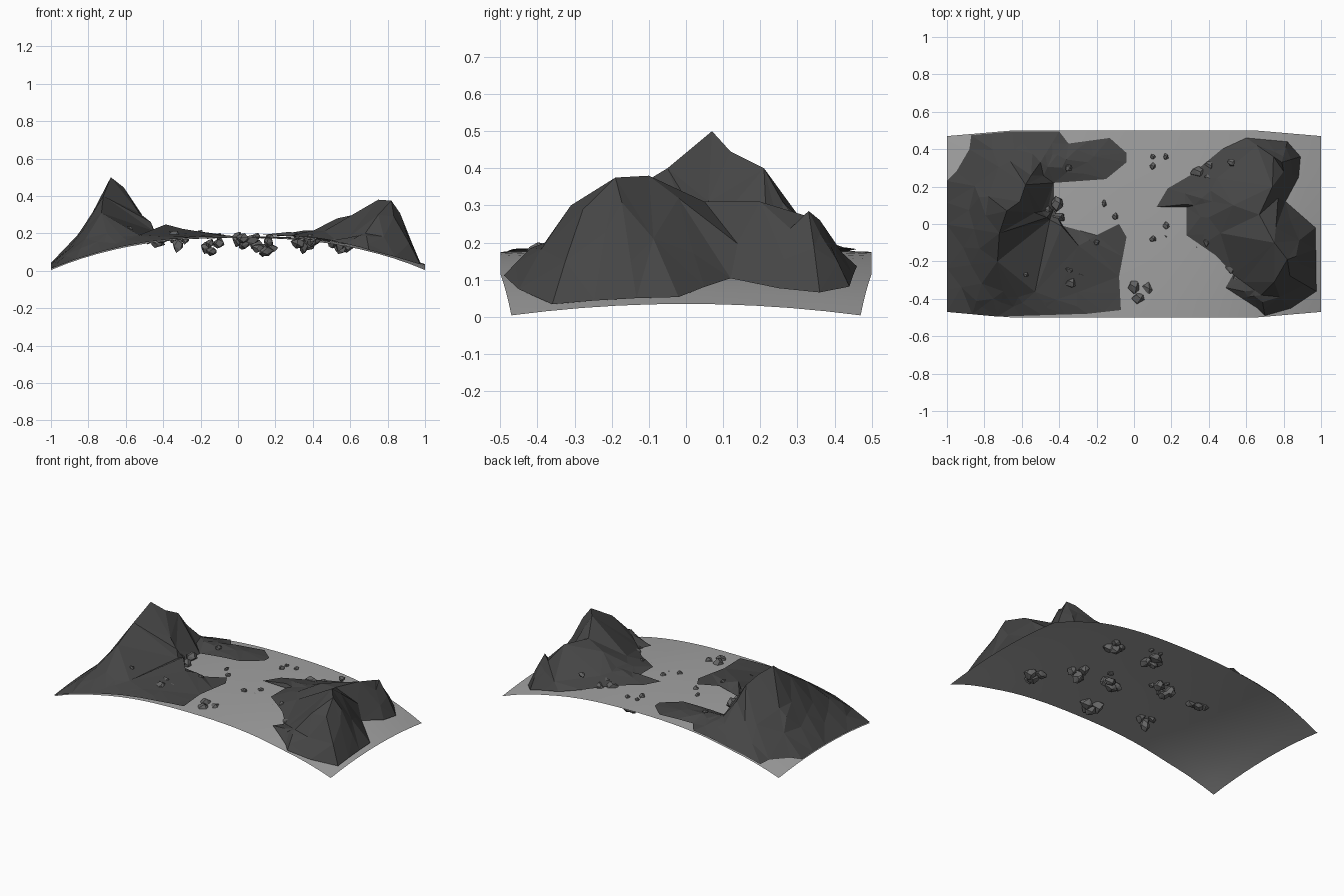
import bpy, bmesh, math, random
from mathutils import Vector
from mathutils.geometry import delaunay_2d_cdt

if "Cube" in bpy.data.objects:
    bpy.data.objects.remove(bpy.data.objects["Cube"])

random.seed(7)


def ground_z(x, y):
    ax = abs(x)
    return 0.185 - 0.15 * ax ** 2.6 - (2 * y) ** 2 * (0.01 + 0.025 * ax ** 2)


def material(name, v):
    m = bpy.data.materials.new(name)
    m.diffuse_color = (v, v, v, 1)
    m.use_nodes = True
    m.node_tree.nodes["Principled BSDF"].inputs["Base Color"].default_value = m.diffuse_color
    return m


SAND = material("sand", 0.36)
CLIFF = material("dark_rock", 0.06)
STONE = material("stone", 0.13)


def add_object(name, bm, mat, smooth=False):
    me = bpy.data.meshes.new(name)
    bm.normal_update()
    bm.to_mesh(me)
    bm.free()
    me.materials.append(mat)
    for p in me.polygons:
        p.use_smooth = smooth
    ob = bpy.data.objects.new(name, me)
    bpy.context.collection.objects.link(ob)
    return ob


# Arched sheet of ground, slightly narrower at both ends
bm = bmesh.new()
bmesh.ops.create_grid(bm, x_segments=24, y_segments=10, size=1)
for v in bm.verts:
    x = v.co.x
    y = v.co.y * (0.5 - 0.03 * max(0, (abs(x) - 0.65) / 0.35))
    v.co = (x, y, ground_z(x, y))
add_object("ground", bm, SAND, True)


def nearest_on_ridges(p, ridges):
    best = None
    for r in ridges:
        for a, b in zip(r, r[1:]):
            a, b = Vector(a), Vector(b)
            d = (b - a).xy
            t = max(0, min(1, (p - a.xy).dot(d) / d.length_squared))
            q = a.lerp(b, t)
            dist = (q.xy - p).length
            if best is None or dist < best[0]:
                best = (dist, q)
    return best[1]


def mountain(name, outline, ridges, power):
    """Faceted slopes running from a foot outline up to ridge lines."""
    foot = []
    for a, b in zip(outline, outline[1:] + outline[:1]):
        a, b = Vector(a), Vector(b)
        n = max(1, round((b - a).length / 0.11))
        foot += [a.lerp(b, i / n) for i in range(n)]
    pts = [(p, ground_z(*p) + 0.007) for p in foot]
    for r in ridges:
        pts += [(Vector(p[:2]), p[2]) for p in r]
    for i, p in enumerate(foot):
        q = nearest_on_ridges(p, ridges)
        if (q.xy - p).length < 0.09:
            continue
        for t in ((0.3, 0.68) if i % 2 else (0.5,)):
            t += random.uniform(-0.07, 0.07)
            m = q.xy.lerp(p, t)
            g = ground_z(*m)
            h = (q.z - g) * (1 - t) ** power * random.uniform(0.88, 1.1)
            pts.append((m, g + max(h, 0) + 0.012))
    n = len(foot)
    edges = [(i, (i + 1) % n) for i in range(n)]
    co, _, faces, orig, _, _ = delaunay_2d_cdt([p for p, _ in pts], edges, [], 1, 1e-4)
    bm = bmesh.new()
    vs = []
    for c, o in zip(co, orig):
        z = pts[o[0]][1] if o else ground_z(*c) + 0.007
        vs.append(bm.verts.new((c.x, c.y, z)))
    for f in faces:
        bm.faces.new([vs[i] for i in f])
    add_object(name, bm, CLIFF)


mountain("left_mountain",
         [(-1, -0.47), (-0.73, -0.495), (-0.25, -0.48), (-0.07, -0.46), (-0.08, -0.28),
          (-0.04, -0.07), (-0.08, 0), (-0.2, -0.06), (-0.38, -0.01), (-0.43, 0.08),
          (-0.43, 0.22), (-0.15, 0.24), (-0.04, 0.33), (-0.04, 0.38), (-0.13, 0.46),
          (-0.35, 0.43), (-0.4, 0.495), (-0.65, 0.495), (-0.87, 0.475), (-0.88, 0.4),
          (-0.95, 0.28), (-1, 0.23)],
         [[(-0.7, -0.36, 0.2), (-0.73, -0.2, 0.31), (-0.72, -0.05, 0.4), (-0.68, 0.07, 0.5),
           (-0.61, 0.12, 0.445), (-0.58, 0.21, 0.4), (-0.55, 0.26, 0.31), (-0.5, 0.33, 0.22)],
          [(-0.61, 0.12, 0.445), (-0.53, 0.06, 0.31)]], 1.8)

mountain("right_mountain",
         [(0.12, 0.09), (0.18, 0.19), (0.3, 0.26), (0.47, 0.4), (0.6, 0.46), (0.82, 0.44),
          (0.89, 0.36), (0.88, 0.25), (0.81, 0.12), (0.97, -0.02), (0.975, -0.36),
          (0.84, -0.45), (0.7, -0.49), (0.66, -0.45), (0.49, -0.34), (0.53, -0.27),
          (0.44, -0.17), (0.28, -0.06), (0.28, 0.09)],
         [[(0.68, -0.38, 0.2), (0.75, -0.31, 0.3), (0.82, -0.19, 0.375), (0.75, -0.1, 0.38),
           (0.67, 0.05, 0.31), (0.74, 0.2, 0.31), (0.79, 0.33, 0.285)],
          [(0.67, 0.05, 0.31), (0.53, 0.1, 0.28), (0.42, 0.12, 0.215)]], 1.1)


def rock(bm, c, r):
    """One angular boulder: hull of random points on a stretched ball."""
    s = [random.uniform(0.7, 1.25) for _ in range(3)]
    vs = []
    for i in range(13):
        z = 1 - 2 * (i + 0.5) / 13
        a = i * 2.4 + random.uniform(-0.4, 0.4)
        w = math.sqrt(1 - z * z)
        k = r * random.uniform(0.8, 1.1)
        vs.append(bm.verts.new((c[0] + k * s[0] * w * math.cos(a),
                                c[1] + k * s[1] * w * math.sin(a), c[2] + k * s[2] * z)))
    res = bmesh.ops.convex_hull(bm, input=vs)
    bmesh.ops.delete(bm, geom=list({v for v in res["geom_interior"]
                                    if isinstance(v, bmesh.types.BMVert)}), context="VERTS")


# Boulder clusters pushed through the ground: x, y, height offset
clusters = [(-0.43, 0.07, 0.01), (-0.32, -0.28, -0.005), (0.03, -0.36, -0.01),
            (0.38, 0.28, 0.0), (0.35, -0.09, -0.02), (0.55, -0.26, 0.0),
            (0.14, 0.34, -0.05), (-0.14, 0.1, -0.05), (0.15, -0.03, -0.05)]
for i, (x, y, dz) in enumerate(clusters):
    bm = bmesh.new()
    g = ground_z(x, y) + dz
    turn = random.uniform(0, 6.28)
    for k in range(3):
        a = turn + k * 2.09
        rock(bm, (x + 0.04 * math.cos(a), y + 0.04 * math.sin(a),
                  g + random.uniform(-0.015, 0.02)), random.uniform(0.032, 0.042))
    rock(bm, (x, y, g - 0.03), 0.036)
    add_object(f"boulder_cluster_{i + 1}", bm, STONE)

# Small loose stones: x, y, height above ground
stones = [(0.1, 0.36, 0), (0.17, 0.36, 0), (0.1, 0.31, 0), (-0.16, 0.11, 0),
          (-0.1, 0.04, 0), (0.17, -0.01, 0), (0.1, -0.08, 0), (-0.35, 0.3, 0.03),
          (-0.2, -0.1, 0.02), (-0.58, -0.27, 0.08), (0.52, 0.33, 0.07)]
bm = bmesh.new()
for x, y, dz in stones:
    rock(bm, (x, y, ground_z(x, y) + dz), 0.019)
add_object("small_stones", bm, STONE)
